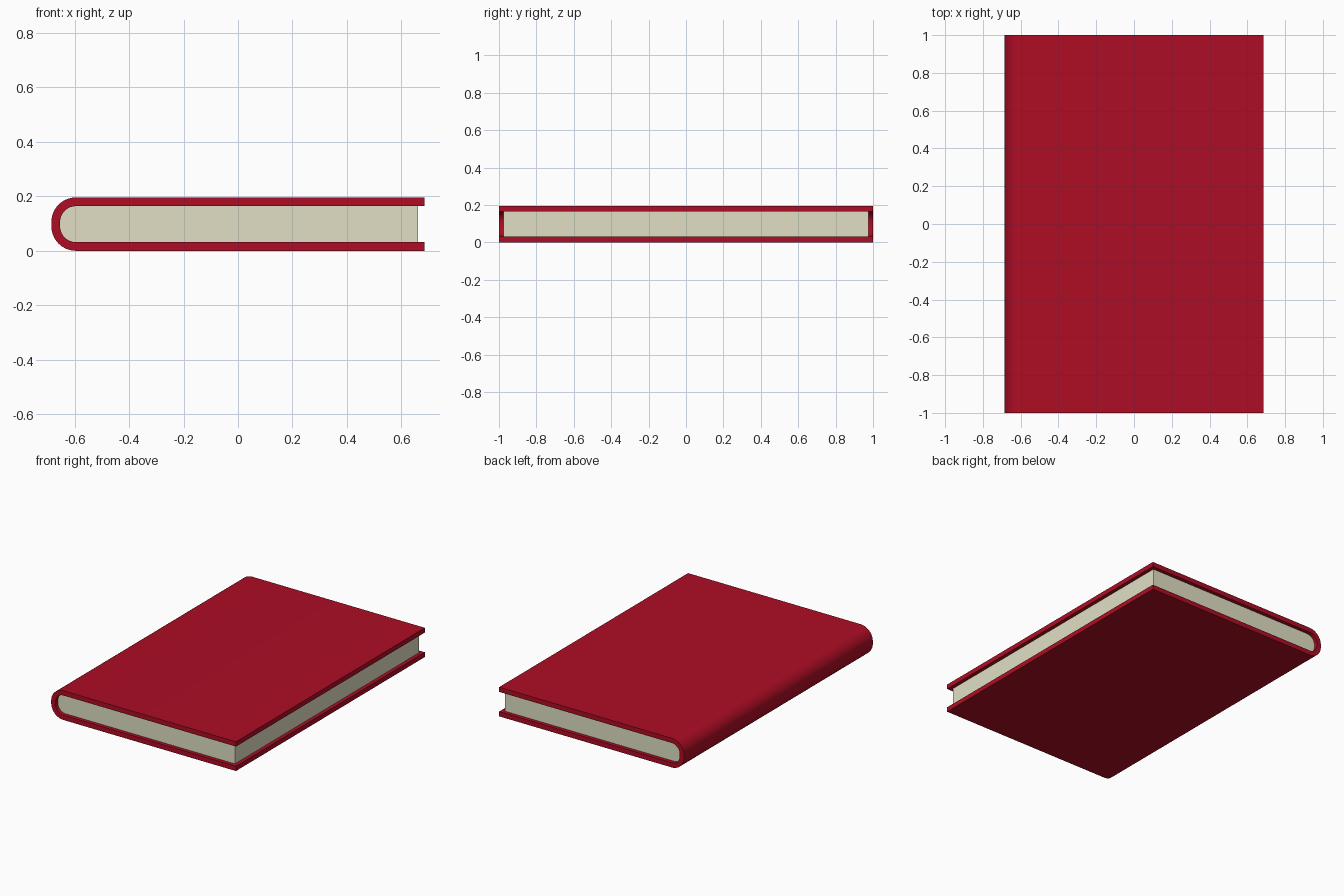
import bpy, bmesh
from math import sin, cos, pi

cube = bpy.data.objects.get("Cube")
if cube:
    bpy.data.objects.remove(cube, do_unlink=True)

HEIGHT, HALF_WIDTH, BOARD = 0.196, 0.685, 0.032
SPINE_RADIUS, STEPS = 0.09, 10


def material(name, rgb):
    mat = bpy.data.materials.new(name)
    mat.use_nodes = True
    color = (*rgb, 1)
    mat.diffuse_color = color
    mat.node_tree.nodes["Principled BSDF"].inputs["Base Color"].default_value = color
    return mat


def c_profile(inset, right):
    """Open outline from top right, round the spine, to bottom right (x, z)."""
    r = SPINE_RADIUS - inset
    cx = -HALF_WIDTH + SPINE_RADIUS
    arc = [pi / 2 * (1 + i / STEPS) for i in range(STEPS + 1)]
    upper = [(right, HEIGHT - inset)]
    upper += [(cx + r * cos(a), HEIGHT - SPINE_RADIUS + r * sin(a)) for a in arc]
    return upper + [(x, HEIGHT - z) for x, z in reversed(upper)]


def extrude_profile(name, points, half_length, mat):
    bm = bmesh.new()
    face = bm.faces.new([bm.verts.new((x, -half_length, z)) for x, z in points])
    result = bmesh.ops.extrude_face_region(bm, geom=[face])
    verts = [g for g in result["geom"] if isinstance(g, bmesh.types.BMVert)]
    bmesh.ops.translate(bm, verts=verts, vec=(0, 2 * half_length, 0))
    bmesh.ops.recalc_face_normals(bm, faces=bm.faces)
    mesh = bpy.data.meshes.new(name)
    bm.to_mesh(mesh)
    bm.free()
    mesh.materials.append(mat)
    obj = bpy.data.objects.new(name, mesh)
    bpy.context.collection.objects.link(obj)
    bpy.ops.object.select_all(action='DESELECT')
    obj.select_set(True)
    bpy.context.view_layer.objects.active = obj
    bpy.ops.object.shade_smooth_by_angle(angle=0.6)
    return obj


red = material("cover red", (0.42, 0.004, 0.018))
cream = material("page cream", (0.75, 0.74, 0.55))

# Wraparound cover with rounded spine
outer = c_profile(0, HALF_WIDTH)
inner = c_profile(BOARD, HALF_WIDTH)
extrude_profile("cover", outer + inner[::-1], 1.0, red)

# Page block, set back from the cover edges and bedded slightly into the boards
extrude_profile("pages", c_profile(BOARD - 0.001, 0.66), 0.975, cream)
